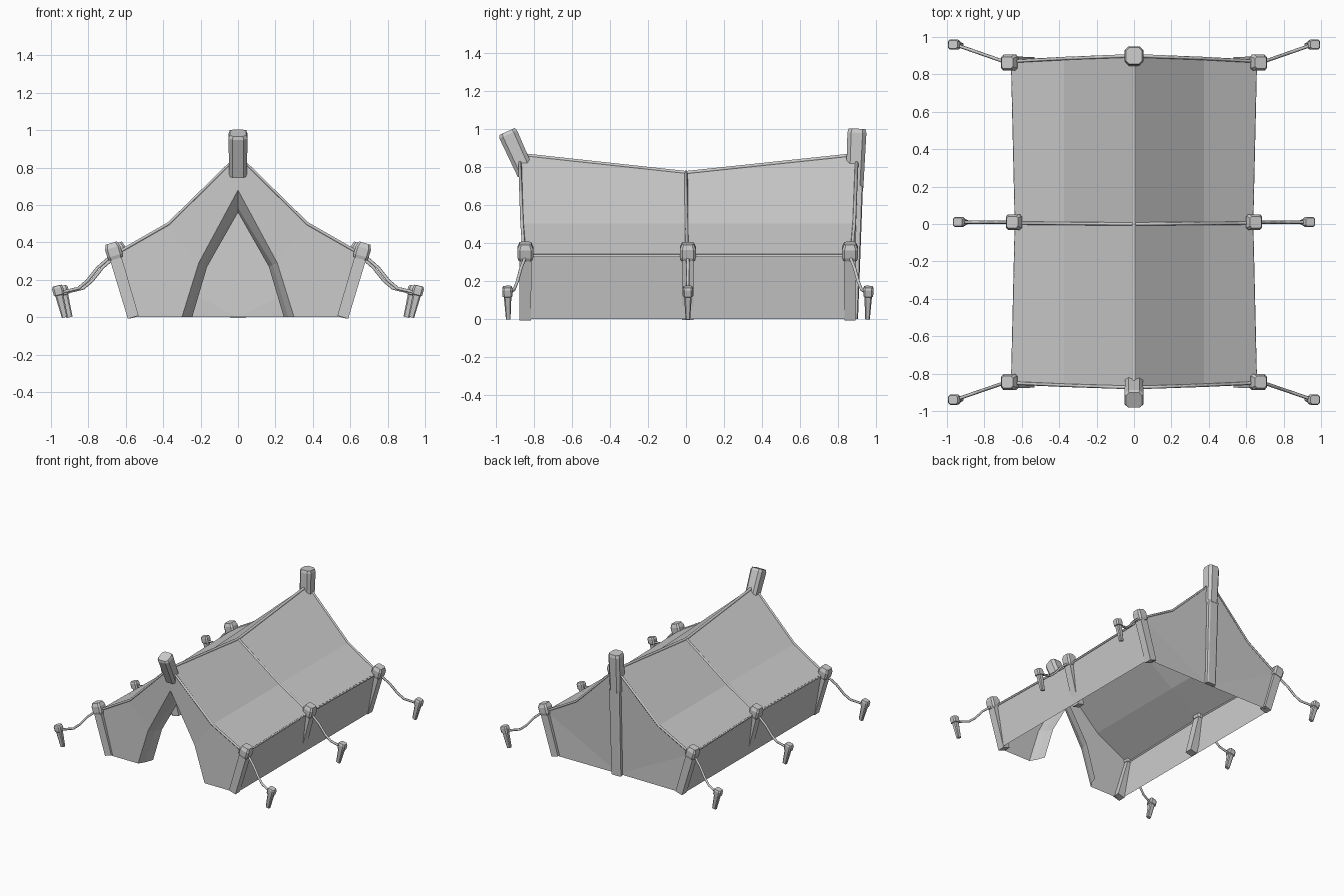
import bpy
from mathutils import Vector

if "Cube" in bpy.data.objects:
    bpy.data.objects.remove(bpy.data.objects["Cube"])


def make(name, verts, faces, thick=0):
    me = bpy.data.meshes.new(name)
    me.from_pydata([tuple(v) for v in verts], [], faces)
    me.update()
    ob = bpy.data.objects.new(name, me)
    bpy.context.collection.objects.link(ob)
    if thick:
        m = ob.modifiers.new("thickness", 'SOLIDIFY')
        m.thickness = thick
        m.offset = 0
    return ob


def loft(name, p0, p1, rings, cut=0.0):
    """Bar with chamfered edges; rings = (position along axis, half width, half depth)."""
    p0, p1 = Vector(p0), Vector(p1)
    d = (p1 - p0).normalized()
    ref = Vector((0, 1, 0))
    u = (ref - d * ref.dot(d)).normalized()
    w = u.cross(d)
    c = 1 - cut
    sec = [(1, c), (c, 1), (-c, 1), (-1, c), (-1, -c), (-c, -1), (c, -1), (1, -c)]
    if cut == 0:
        sec = [(1, 1), (-1, 1), (-1, -1), (1, -1)]
    n = len(sec)
    vs = [p0.lerp(p1, r[0]) + u * a * r[-1] + w * b * r[1] for r in rings for a, b in sec]
    fs = [(r * n + i, r * n + i + n, r * n + (i + 1) % n + n, r * n + (i + 1) % n)
          for r in range(len(rings) - 1) for i in range(n)]
    fs += [tuple(range(n)), tuple(reversed(range(len(vs) - n, len(vs))))]
    return make(name, vs, fs)


def rope(name, pts, radius):
    cu = bpy.data.curves.new(name, 'CURVE')
    cu.dimensions = '3D'
    cu.bevel_depth = radius
    cu.bevel_resolution = 1
    cu.use_fill_caps = True
    sp = cu.splines.new('POLY')
    sp.points.add(len(pts) - 1)
    for q, p in zip(sp.points, pts):
        q.co = (*p, 1)
    ob = bpy.data.objects.new(name, cu)
    bpy.context.collection.objects.link(ob)


# Roof profiles at front, middle and back: ridge, bend, eave
def profile(ridge_y, eave_y, ridge_z, eave_x):
    return [Vector((0, ridge_y, ridge_z)),
            Vector((0.37, (ridge_y + eave_y) / 2, 0.495)),
            Vector((eave_x, eave_y, 0.335))]


def flip(p, s):
    return Vector((p[0] * s, p[1], p[2]))


def across(st):
    return [flip(st[2], -1), flip(st[1], -1), st[0], st[1], st[2]]


stations = [profile(-0.875, -0.85, 0.86, 0.65),
            profile(0.0, 0.005, 0.765, 0.63),
            profile(0.90, 0.87, 0.86, 0.65)]

# Roof canvas with ridge, seam and eave ropes
vs = [p for st in stations for p in across(st)]
fs = [(a, a + 1, a + 6, a + 5) for a in (0, 1, 2, 3, 5, 6, 7, 8)]
make("roof_canvas", vs, fs, 0.012)
rope("ridge_rope", [st[0] + Vector((0, 0, 0.003)) for st in stations], 0.011)
for st in stations:
    rope("roof_seam", [p + Vector((0, 0, 0.006)) for p in across(st)], 0.009)
for s in (-1, 1):
    rope("eave_rope", [flip(st[2], s) - Vector((0, 0, 0.004)) for st in stations], 0.008)

# Side walls
base_y = [-0.86, 0.0, 0.872]
for s in (-1, 1):
    vs = [flip(st[2], s) for st in stations] + [(0.59 * s, y, 0) for y in base_y]
    make("side_wall", vs, [(0, 1, 4, 3), (1, 2, 5, 4)])

# Back wall, split along the pole
b = stations[2]
for s in (-1, 1):
    make("back_wall", [b[0], flip(b[1], s), flip(b[2], s),
                       (0.59 * s, 0.872, 0), (0, 0.868, 0)],
         [(0, 1, 2, 4), (2, 3, 4)])

# Front wall halves with inward-folded door flaps
f = stations[0]
for s in (-1, 1):
    edge = [(0, -0.872, 0.68), (0.21, -0.862, 0.29), (0.30, -0.86, 0)]
    fold = [(0, -0.815, 0.585), (0.185, -0.81, 0.28), (0.268, -0.81, 0)]
    hem = [(0, -0.755, 0.56), (0.165, -0.745, 0.27), (0.245, -0.745, 0)]
    vs = [flip(p, s) for p in f + [(0.59, -0.86, 0)] + edge]
    make("front_wall", vs, [(0, 1, 5, 4), (1, 2, 3, 6, 5)])
    vs = [flip(p, s) for p in edge + fold + hem]
    make("door_flap", vs, [(0, 1, 4, 3), (1, 2, 5, 4), (3, 4, 7, 6), (4, 5, 8, 7)])

# Ridge poles: short leaning front head, full-height back pole thinner below
loft("front_pole", (0, -0.842, 0.765), (0, -0.942, 0.985),
     [(0, 0.047), (0.93, 0.051), (1, 0.044)], 0.4)
loft("back_pole_lower", (0, 0.888, 0), (0, 0.914, 0.7),
     [(0, 0.042, 0.017), (1, 0.046, 0.017)], 0.3)
loft("back_pole_head", (0, 0.887, 0.69), (0, 0.90, 1.0),
     [(0, 0.046), (0.93, 0.050), (1, 0.044)], 0.4)

# Wall posts with caps, guy ropes and pegs
for s in (-1, 1):
    for y, dx, peg_x, peg_y in ((-0.845, 0, 0.968, -0.94),
                                (0.01, -0.025, 0.942, 0.01),
                                (0.863, 0, 0.968, 0.96)):
        foot = Vector((s * (0.56 + dx * 0.4), y, 0))
        top = Vector((s * (0.667 + dx), y, 0.36))
        loft("wall_post", foot, top, [(0, 0.030), (1, 0.032)])
        d = (top - foot).normalized()
        loft("post_cap", top - d * 0.05, top + d * 0.038,
             [(0, 0.036), (0.2, 0.042), (0.7, 0.042), (1, 0.031)], 0.3)
        out = 1 if y > 0.1 else (-1 if y < 0 else 0)
        head = Vector((s * peg_x, peg_y, 0.168))
        tip = Vector((s * (peg_x - 0.042), peg_y - 0.005 * out, 0))
        loft("peg", tip, head,
             [(0, 0.016, 0.012), (0.7, 0.022, 0.02), (0.72, 0.029, 0.026),
              (0.93, 0.030, 0.027), (1, 0.024, 0.022)], 0.35)
        start = Vector((s * (0.68 + dx), y, 0.325))
        end = Vector((s * (peg_x - 0.01), peg_y, 0.13))
        pts = []
        for t, z in ((0, 0.325), (0.25, 0.265), (0.45, 0.195), (0.62, 0.155), (1, 0.13)):
            p = start.lerp(end, t)
            p.z = z
            pts.append(p)
        rope("guy_rope", pts, 0.009)
